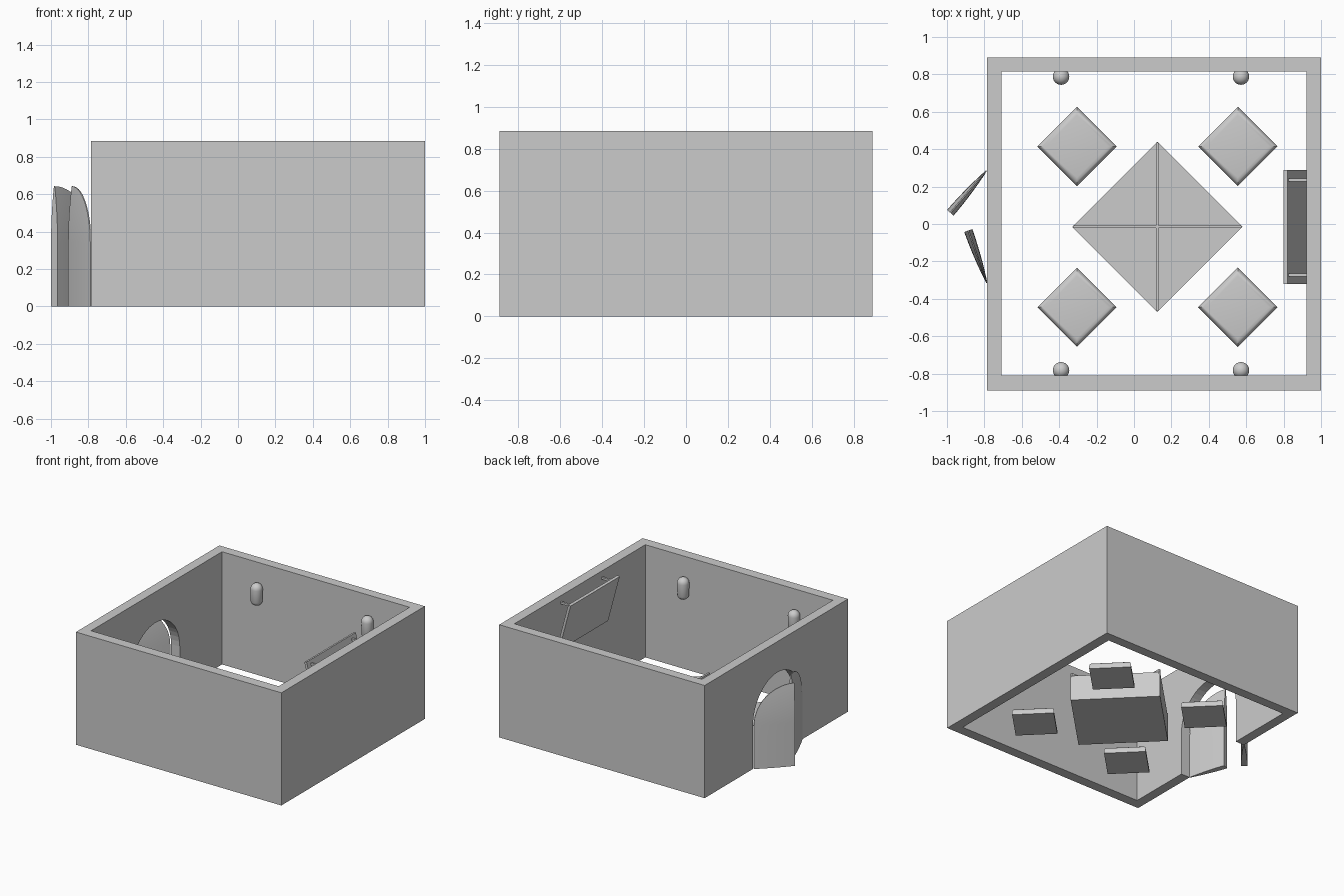
import bpy, bmesh, math
from mathutils import Matrix, Vector

if "Cube" in bpy.data.objects:
    bpy.data.objects.remove(bpy.data.objects["Cube"])


def make(name, bm, smooth=False):
    bmesh.ops.recalc_face_normals(bm, faces=bm.faces)
    me = bpy.data.meshes.new(name)
    bm.to_mesh(me)
    bm.free()
    ob = bpy.data.objects.new(name, me)
    bpy.context.collection.objects.link(ob)
    bpy.ops.object.select_all(action='DESELECT')
    bpy.context.view_layer.objects.active = ob
    ob.select_set(True)
    if smooth:
        bpy.ops.object.shade_smooth_by_angle(angle=math.radians(40))
    return ob


def box_bm(size, loc, rot=0.0):
    bm = bmesh.new()
    m = Matrix.Translation(loc) @ Matrix.Rotation(rot, 4, 'Z') @ Matrix.Diagonal((*size, 1))
    bmesh.ops.create_cube(bm, size=1, matrix=m)
    return bm


def extrude_profile(pts, offset):
    bm = bmesh.new()
    f = bm.faces.new([bm.verts.new(p) for p in pts])
    ext = bmesh.ops.extrude_face_region(bm, geom=[f])['geom']
    bmesh.ops.translate(bm, vec=offset, verts=[v for v in ext if isinstance(v, bmesh.types.BMVert)])
    return bm


def cut(ob, cutter):
    bpy.context.view_layer.objects.active = ob
    mod = ob.modifiers.new("cut", 'BOOLEAN')
    mod.object = cutter
    mod.solver = 'EXACT'
    bpy.ops.object.modifier_apply(modifier=mod.name)
    bpy.data.objects.remove(cutter)


R, SPRING, MID = 0.303, 0.34, -0.013

# Walls: open top and bottom, arched doorway on the left
walls = make("walls", box_bm((1.785, 1.78, 0.885), (0.1075, 0, 0.4425)))
cut(walls, make("room_cutter", box_bm((1.63, 1.625, 2), (0.106, 0.002, 0.5))))
arch = [(-0.9, MID - R, -0.1)]
for i in range(25):
    a = math.pi * (1 - i / 24)
    arch.append((-0.9, MID + R * math.cos(a), SPRING + R * math.sin(a)))
arch.append((-0.9, MID + R, -0.1))
cut(walls, make("door_cutter", extrude_profile(arch, (0.25, 0, 0))))


# Door leaves: half arches, thick at the free edge and thin at the rim
def door_leaf(name, hinge, end):
    bm = bmesh.new()
    edge = [(0, SPRING * i / 4) for i in range(4)]
    edge += [(R - R * math.cos(math.pi / 2 * i / 14), SPRING + R * math.sin(math.pi / 2 * i / 14))
             for i in range(15)]
    n = 10
    grid = [[bm.verts.new((R + (s - R) * q / n, 0,
                           min(z, SPRING) + (z - min(z, SPRING)) * q / n))
             for q in range(n + 1)] for s, z in edge]
    for a, b in zip(grid, grid[1:]):
        for k in range(n):
            bm.faces.new((a[k], a[k + 1], b[k + 1], b[k]))
    bmesh.ops.remove_doubles(bm, verts=bm.verts, dist=1e-5)
    ext = bmesh.ops.extrude_face_region(bm, geom=bm.faces[:])['geom']
    new = {v for v in ext if isinstance(v, bmesh.types.BMVert)}
    for v in bm.verts:
        q = math.hypot(R - v.co.x, max(0, v.co.z - SPRING)) / R
        v.co.y = (0.003 + 0.02 * (1 - q * q)) * (1 if v in new else -1)
    d = Vector(end) - Vector(hinge)
    m = (Matrix.Translation((*hinge, 0)) @ Matrix.Rotation(math.atan2(d.y, d.x), 4, 'Z')
         @ Matrix.Diagonal((d.length / R, 1, 1, 1)))
    bm.transform(m)
    make(name, bm, True)


door_leaf("door_leaf_back", (-0.789, 0.285), (-0.982, 0.06))
door_leaf("door_leaf_front", (-0.787, -0.315), (-0.886, -0.035))

# Low square table turned 45 degrees, with crossing ridges on top
TX, TY, HD = 0.125, -0.015, 0.455
side = HD * math.sqrt(2)
make("table", box_bm((side, side, 0.2), (TX, TY, 0.1), math.pi / 4))
make("table_ridge_x", box_bm((2 * HD - 0.01, 0.014, 0.035), (TX, TY, 0.2075)))
make("table_ridge_y", box_bm((0.014, 2 * HD - 0.01, 0.035), (TX, TY, 0.2075)))

# Floor cushions with rounded top edges
for i, x in enumerate((-0.305, 0.555)):
    for j, y in enumerate((-0.445, 0.415)):
        bm = box_bm((0.3, 0.3, 0.055), (x, y, 0.0275), math.pi / 4)
        top = [e for e in bm.edges if all(v.co.z > 0.05 for v in e.verts)]
        bmesh.ops.bevel(bm, geom=top, offset=0.032, segments=4, profile=0.5, affect='EDGES')
        make(f"cushion_{i}_{j}", bm, True)

# Capsule wall lamps
for i, x in enumerate((-0.39, 0.572)):
    for j, y in enumerate((-0.782, 0.788)):
        bm = bmesh.new()
        bmesh.ops.create_uvsphere(bm, u_segments=24, v_segments=12, radius=0.044)
        for v in bm.verts:
            v.co += Vector((x, y, 0.69 if v.co.z > -1e-4 else 0.605))
        make(f"wall_lamp_{i}_{j}", bm, True)

# Tilted wall panel and its two hanging rods
panel = [(0.80, -0.32, 0.855), (0.82, -0.32, 0.86), (0.921, -0.32, 0.485), (0.901, -0.32, 0.48)]
make("wall_panel", extrude_profile(panel, (0, 0.61, 0)))
for i, y in enumerate((-0.272, 0.235)):
    make(f"panel_rod_{i}", box_bm((0.1, 0.016, 0.016), (0.875, y, 0.83)))
